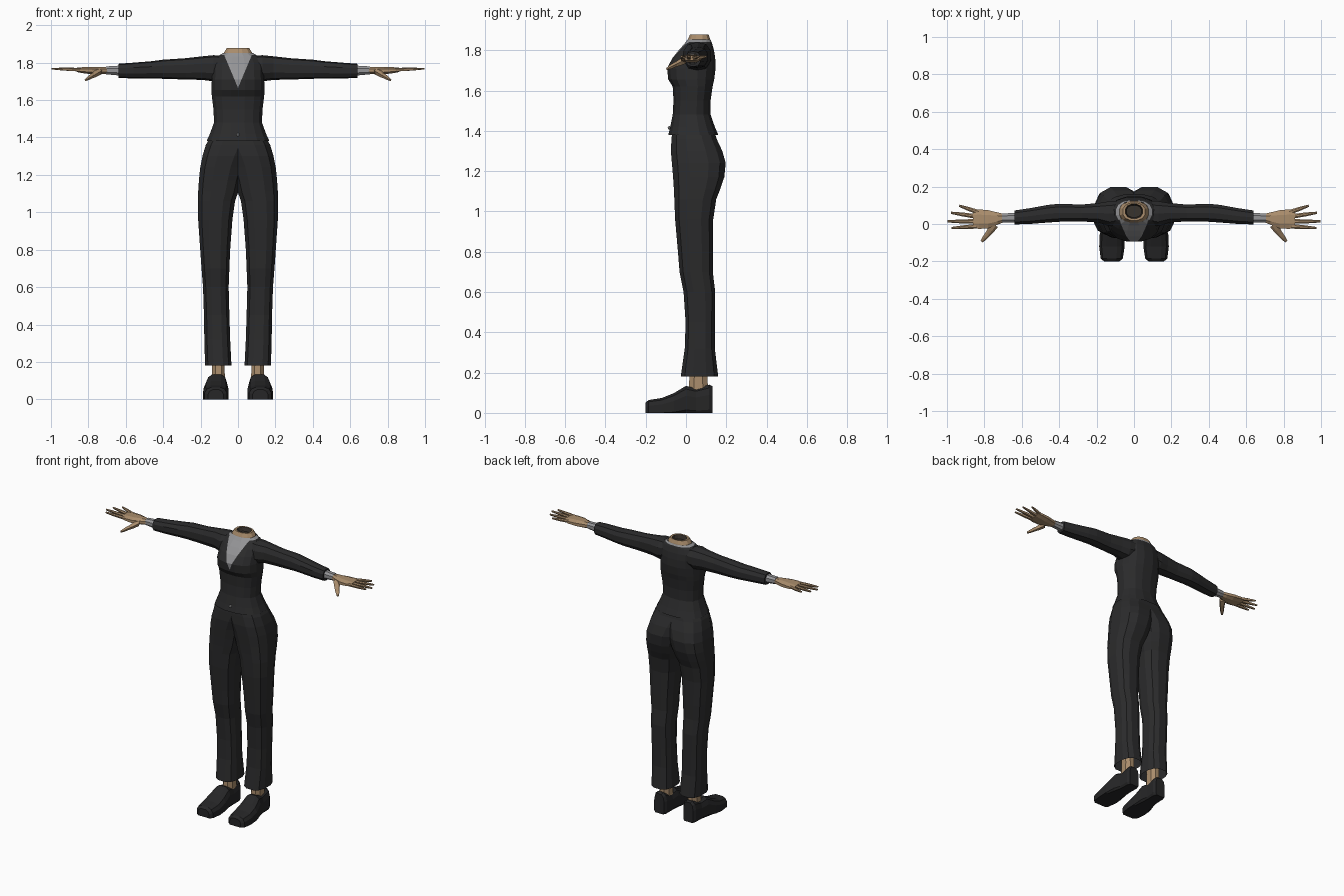
import bpy, bmesh, math
from mathutils import Vector


def mat(name, r, g, b):
    m = bpy.data.materials.new(name)
    m.diffuse_color = (r, g, b, 1)
    return m


SUIT = mat("charcoal_suit", 0.024, 0.024, 0.025)
SHOE = mat("shoe_black", 0.019, 0.019, 0.020)
SKIN = mat("skin_tan", 0.40, 0.265, 0.15)
SHIRT = mat("shirt_grey", 0.30, 0.30, 0.31)
INNER = mat("neck_shadow", 0.04, 0.033, 0.026)
BUTTON = mat("button_grey", 0.40, 0.40, 0.40)


def ring(axis, pos, a0, a1, b0, b1, e=2.3, n=12):
    """Rounded cross-section spanning a0..a1 and b0..b1, square to an axis."""
    pts = []
    for i in range(n):
        t = 2 * math.pi * (i + 0.5) / n
        c, s = math.cos(t), math.sin(t)
        k = math.cos(math.pi / n)  # let the flats of the polygon reach the stated width
        u = max(-1, min(1, math.copysign(abs(c / k) ** (2 / e), c)))
        v = max(-1, min(1, math.copysign(abs(s / k) ** (2 / e), s)))
        a = (a0 + a1) / 2 + u * (a1 - a0) / 2
        b = (b0 + b1) / 2 + v * (b1 - b0) / 2
        pts.append({'z': (a, b, pos), 'x': (pos, a, b), 'y': (a, pos, b)}[axis])
    return pts


def loft(bm, rings, cap0=True, cap1=True):
    vs = [[bm.verts.new(p) for p in r] for r in rings]
    n = len(vs[0])
    for r, q in zip(vs, vs[1:]):
        for i in range(n):
            j = (i + 1) % n
            bm.faces.new((r[i], r[j], q[j], q[i]))
    if cap0:
        bm.faces.new(vs[0][::-1])
    if cap1:
        bm.faces.new(vs[-1])


def finish(bm, name, mats, mirror=False):
    bmesh.ops.recalc_face_normals(bm, faces=bm.faces)
    me = bpy.data.meshes.new(name)
    bm.to_mesh(me)
    bm.free()
    for m in mats:
        me.materials.append(m)
    ob = bpy.data.objects.new(name, me)
    bpy.context.collection.objects.link(ob)
    if mirror:
        ob.modifiers.new("mirror", 'MIRROR').use_mirror_merge = False
    return ob


def part(name, axis, rows, m, mirror=True, e=2.3, n=12, cap0=True, cap1=True):
    bm = bmesh.new()
    loft(bm, [ring(axis, *r, e=e, n=n) for r in rows], cap0, cap1)
    return finish(bm, name, [m], mirror)


# jacket body, hem to neck: z, half width, front y, back y
rows = [(1.38, .168, -.088, .160), (1.42, .150, -.078, .143), (1.48, .128, -.066, .122),
        (1.55, .131, -.062, .122), (1.62, .140, -.066, .132), (1.655, .142, -.088, .140),
        (1.71, .140, -.094, .147), (1.76, .138, -.068, .145), (1.80, .136, -.036, .139),
        (1.832, .112, -.008, .130), (1.853, .078, .008, .122)]
bm = bmesh.new()
loft(bm, [ring('z', z, -w, w, f, b, 2.4, 16) for z, w, f, b in rows], False, False)
# cut the V neckline and the collar line, then colour the shirt
V0, SLOPE = 1.665, 0.42
for sx in (-1, 1):
    bmesh.ops.bisect_plane(bm, geom=bm.verts[:] + bm.edges[:] + bm.faces[:],
                           plane_co=(0, 0, V0), plane_no=(sx, 0, -SLOPE))
bmesh.ops.bisect_plane(bm, geom=bm.verts[:] + bm.edges[:] + bm.faces[:],
                       plane_co=(0, 0, 1.842), plane_no=(0, 0, 1))
for f in bm.faces:
    c = f.calc_center_median()
    if c.z > 1.842 or (c.y < .05 and abs(c.x) < SLOPE * (c.z - V0)):
        f.material_index = 1
finish(bm, "jacket", [SUIT, SHIRT])

# neck stump with a hollow top
bm = bmesh.new()
loft(bm, [ring('z', *r, n=12) for r in [
    (1.835, -.080, .080, .004, .122), (1.855, -.074, .074, .010, .120), (1.878, -.060, .060, .020, .112),
    (1.877, -.046, .046, .030, .106), (1.850, -.040, .040, .036, .100)]], False, True)
for f in bm.faces:
    c = f.calc_center_median()
    if c.z < 1.87 and max(math.hypot(v.co.x, v.co.y - .068) for v in f.verts) < .052:
        f.material_index = 1
finish(bm, "neck", [SKIN, INNER])

# jacket button
bm = bmesh.new()
bmesh.ops.create_uvsphere(bm, u_segments=8, v_segments=4, radius=.009)
bmesh.ops.translate(bm, verts=bm.verts, vec=(0, -.082, 1.415))
finish(bm, "jacket_button", [BUTTON])

# sleeves: x, y range, z range
part("sleeve", 'x', [(.07, .0, .125, 1.715, 1.836), (.13, -.012, .122, 1.700, 1.840),
                     (.19, .008, .112, 1.708, 1.834), (.28, .014, .104, 1.710, 1.824),
                     (.40, .012, .108, 1.714, 1.816), (.46, .008, .102, 1.715, 1.808),
                     (.56, .000, .084, 1.716, 1.800), (.64, -.002, .072, 1.718, 1.794)],
     SUIT, n=10)
# shirt cuffs
part("shirt_cuff", 'x', [(.62, .008, .060, 1.730, 1.785), (.705, .008, .056, 1.738, 1.780)], SHIRT, n=8)

# hands: palm, four fingers and a thumb
bm = bmesh.new()
loft(bm, [ring('x', *r, n=8) for r in [
    (.69, .012, .052, 1.742, 1.776), (.73, -.004, .062, 1.738, 1.778), (.78, -.024, .074, 1.738, 1.778),
    (.83, -.026, .078, 1.744, 1.776), (.862, -.020, .072, 1.750, 1.773)]])


def digit(p0, p1, r0, r1):
    p0, p1 = Vector(p0), Vector(p1)
    side = (p1 - p0).cross(Vector((0, 0, 1))).normalized()
    up = Vector((0, 0, 1))
    rings = []
    for t in (0, .55, 1):
        r = r0 + (r1 - r0) * t * t
        c = p0.lerp(p1, t)
        rings.append([c + side * r * a + up * r * .75 * b
                      for a, b in ((1, .4), (.4, 1), (-.4, 1), (-1, .4), (-.6, -1), (.6, -1))])
    loft(bm, rings)


for (x0, y0), (x1, y1) in [((.83, .062), (.935, .098)), ((.84, .040), (.978, .060)),
                           ((.84, .014), (.997, .014)), ((.84, -.012), (.975, -.022))]:
    digit((x0, y0, 1.762), (x1, y1, 1.768), .0125, .006)
digit((.745, -.004, 1.752), (.782, -.055, 1.728), .021, .014)
digit((.780, -.052, 1.730), (.815, -.094, 1.708), .015, .007)
finish(bm, "hand", [SKIN], True)

# trouser legs, each half meeting at the middle: z, x range, y range
part("trouser_leg", 'z', [(1.40, -.10, .150, -.068, .140), (1.36, -.09, .172, -.072, .152),
                          (1.30, -.06, .190, -.075, .180), (1.24, -.035, .202, -.070, .197),
                          (1.17, -.016, .209, -.064, .190), (1.11, -.002, .213, -.060, .170),
                          (1.06, .016, .215, -.058, .150), (.96, .030, .213, -.054, .135),
                          (.80, .042, .202, -.040, .135), (.70, .046, .195, -.032, .133),
                          (.60, .050, .187, -.012, .145), (.45, .046, .182, -.002, .143),
                          (.32, .042, .180, -.006, .143), (.18, .035, .176, -.026, .160)],
     SUIT, e=2.6, n=12, cap1=False)

# ankles
part("ankle", 'z', [(.30, .066, .146, .012, .110), (.19, .072, .138, .018, .106),
                    (.10, .070, .140, .012, .110)], SKIN, n=8)

# shoes, toe to heel, flattened on the ground
bm = bmesh.new()
rows = [(-.200, .078, .160, .052), (-.185, .060, .178, .064), (-.12, .050, .186, .074),
        (-.06, .052, .184, .098), (0, .058, .170, .134), (.05, .062, .158, .122),
        (.115, .062, .156, .140), (.132, .072, .146, .132)]
rings = [ring('y', y, a, b, -.035, z, 3.0, 12) for y, a, b, z in rows]
loft(bm, [[(x, y, max(z, 0)) for x, y, z in r] for r in rings])
finish(bm, "shoe", [SHOE], True)
